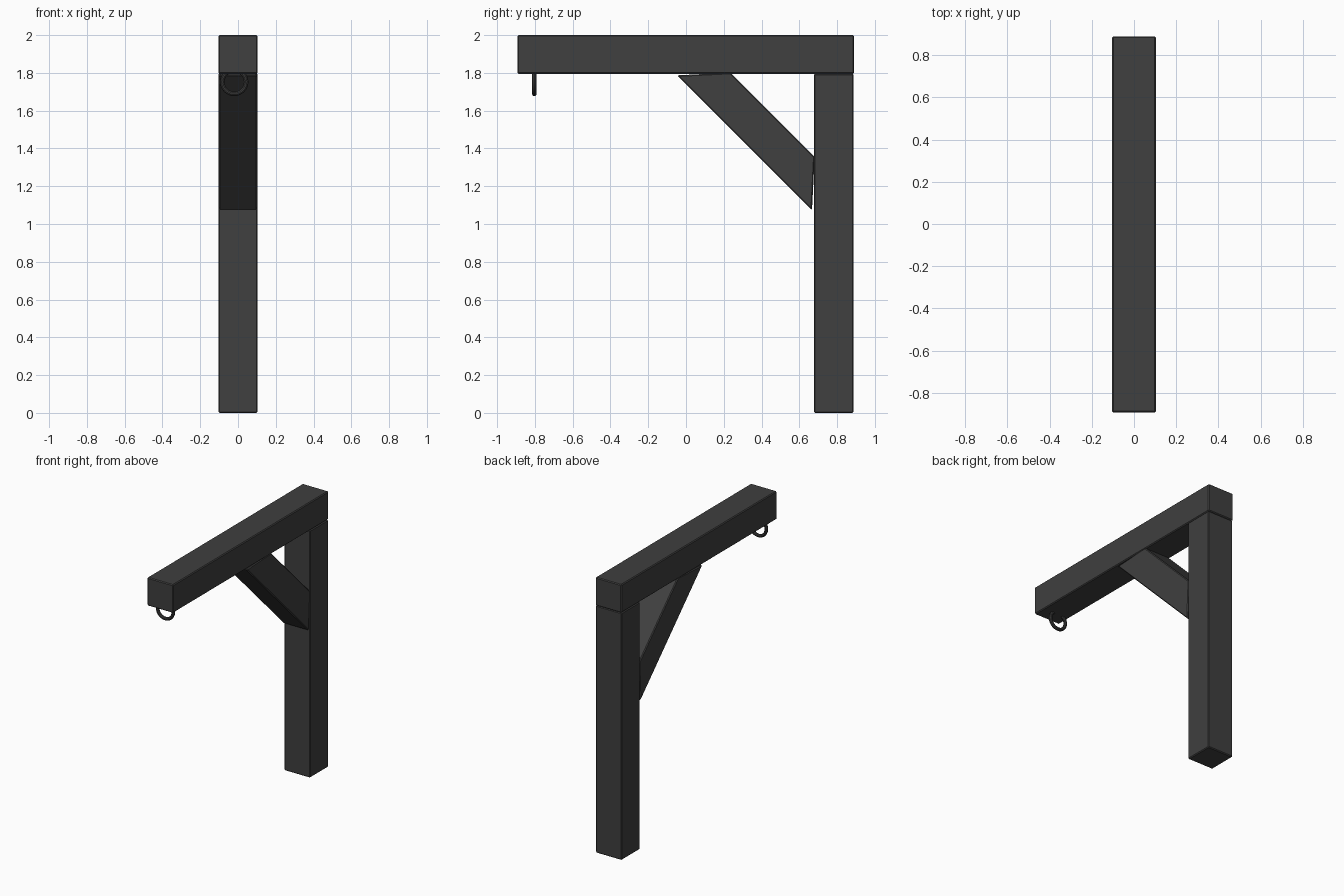
import bpy, bmesh, math

if "Cube" in bpy.data.objects:
    bpy.data.objects.remove(bpy.data.objects["Cube"])

dark = bpy.data.materials.new("dark_grey")
dark.diffuse_color = (0.05, 0.05, 0.05, 1)
dark.use_nodes = True
dark.node_tree.nodes["Principled BSDF"].inputs["Base Color"].default_value = dark.diffuse_color


def timber(name, profile, half_width, bevel=0.006):
    """Extrude a (y, z) profile across x, with slightly worn edges."""
    bm = bmesh.new()
    face = bm.faces.new([bm.verts.new((-half_width, y, z)) for y, z in profile])
    out = bmesh.ops.extrude_face_region(bm, geom=[face])
    verts = [g for g in out["geom"] if isinstance(g, bmesh.types.BMVert)]
    bmesh.ops.translate(bm, vec=(2 * half_width, 0, 0), verts=verts)
    bmesh.ops.recalc_face_normals(bm, faces=bm.faces)
    mesh = bpy.data.meshes.new(name)
    bm.to_mesh(mesh)
    bm.free()
    mesh.materials.append(dark)
    obj = bpy.data.objects.new(name, mesh)
    bpy.context.collection.objects.link(obj)
    mod = obj.modifiers.new("worn_edges", "BEVEL")
    mod.width = bevel
    mod.segments = 1
    return obj


def rect(y0, y1, z0, z1):
    return [(y0, z0), (y1, z0), (y1, z1), (y0, z1)]


# Upright post and overhanging beam
timber("post", rect(0.677, 0.887, 0, 1.795), 0.104)
timber("beam", rect(-0.893, 0.89, 1.795, 2.0), 0.104)

# Diagonal brace with mitred ends
timber("brace", [(-0.047, 1.787), (0.235, 1.801), (0.681, 1.355), (0.667, 1.073)], 0.102)

# Hanging ring, its top set into the beam
bpy.ops.mesh.primitive_torus_add(
    major_segments=32, minor_segments=10, major_radius=0.063, minor_radius=0.012,
    location=(-0.02, -0.803, 1.752), rotation=(math.pi / 2, 0, 0))
ring = bpy.context.object
ring.name = "hanging_ring"
ring.data.materials.append(dark)
bpy.ops.object.shade_smooth_by_angle()
